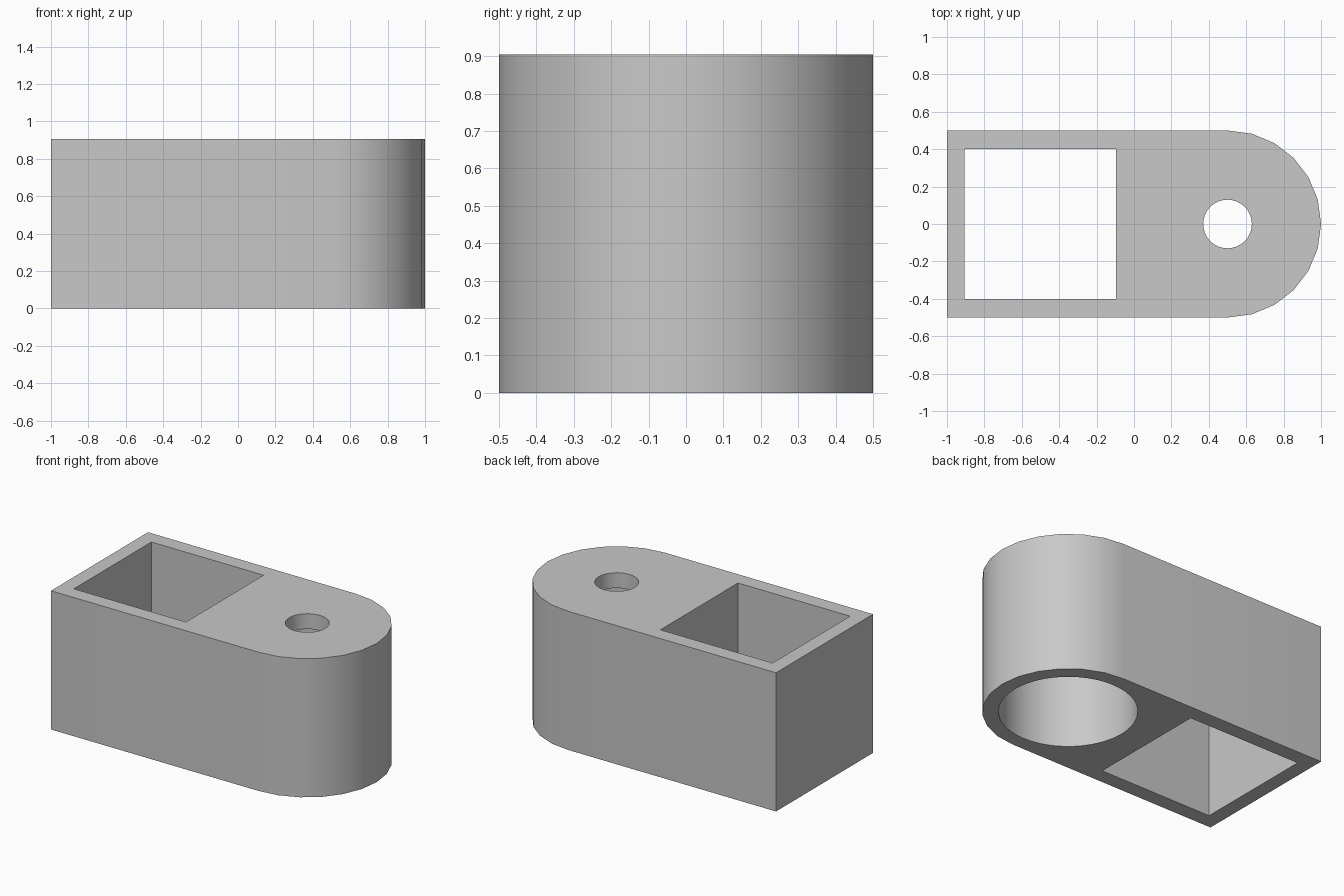
import bpy, bmesh
from math import sin, cos, pi, radians

cube = bpy.data.objects.get("Cube")
if cube:
    bpy.data.objects.remove(cube, do_unlink=True)

HEIGHT = 0.905
WALL = 0.1
HUB_X = 0.5

grey = bpy.data.materials.new("plain grey")
grey.use_nodes = True
colour = (0.58, 0.58, 0.58, 1)
grey.diffuse_color = colour
grey.node_tree.nodes["Principled BSDF"].inputs["Base Color"].default_value = colour


def arc(radius, start, end, steps):
    """Points along an arc about the hub axis."""
    angles = [start + (end - start) * i / steps for i in range(steps + 1)]
    return [(HUB_X + radius * cos(a), radius * sin(a)) for a in angles]


def prism(name, outline, z0, z1):
    """Extrude a counter-clockwise outline from z0 to z1."""
    bm = bmesh.new()
    base = bm.faces.new([bm.verts.new((x, y, z0)) for x, y in outline])
    top = bmesh.ops.extrude_face_region(bm, geom=[base], use_keep_orig=True)["geom"]
    for v in top:
        if isinstance(v, bmesh.types.BMVert):
            v.co.z = z1
    bmesh.ops.recalc_face_normals(bm, faces=bm.faces)
    mesh = bpy.data.meshes.new(name)
    bm.to_mesh(mesh)
    bm.free()
    mesh.materials.append(grey)
    obj = bpy.data.objects.new(name, mesh)
    bpy.context.collection.objects.link(obj)
    return obj


# Body: a straight block with one half-round end
body = prism("bracket_body", [(-1, -0.5)] + arc(0.5, -pi / 2, pi / 2, 12) + [(-1, 0.5)],
             0, HEIGHT)

# Cutters: square shaft, round socket from below, small hole through its lid
left, right, half = -0.905, -0.095, 0.4
cutters = [
    prism("square_shaft_cutter",
          [(left, -half), (right, -half), (right, half), (left, half)], -WALL, HEIGHT + WALL),
    prism("round_socket_cutter", arc(0.405, 0, 2 * pi, 48)[:-1], -WALL, HEIGHT - WALL),
    prism("small_hole_cutter", arc(0.13, 0, 2 * pi, 32)[:-1], HEIGHT / 2, HEIGHT + WALL),
]

bpy.ops.object.select_all(action="DESELECT")
body.select_set(True)
bpy.context.view_layer.objects.active = body
for cutter in cutters:
    cutter.hide_render = True
    cut = body.modifiers.new(cutter.name, "BOOLEAN")
    cut.operation = "DIFFERENCE"
    cut.solver = "EXACT"
    cut.object = cutter
    bpy.ops.object.modifier_apply(modifier=cut.name)
    bpy.data.objects.remove(cutter, do_unlink=True)

bpy.ops.object.shade_smooth_by_angle(angle=radians(30))
